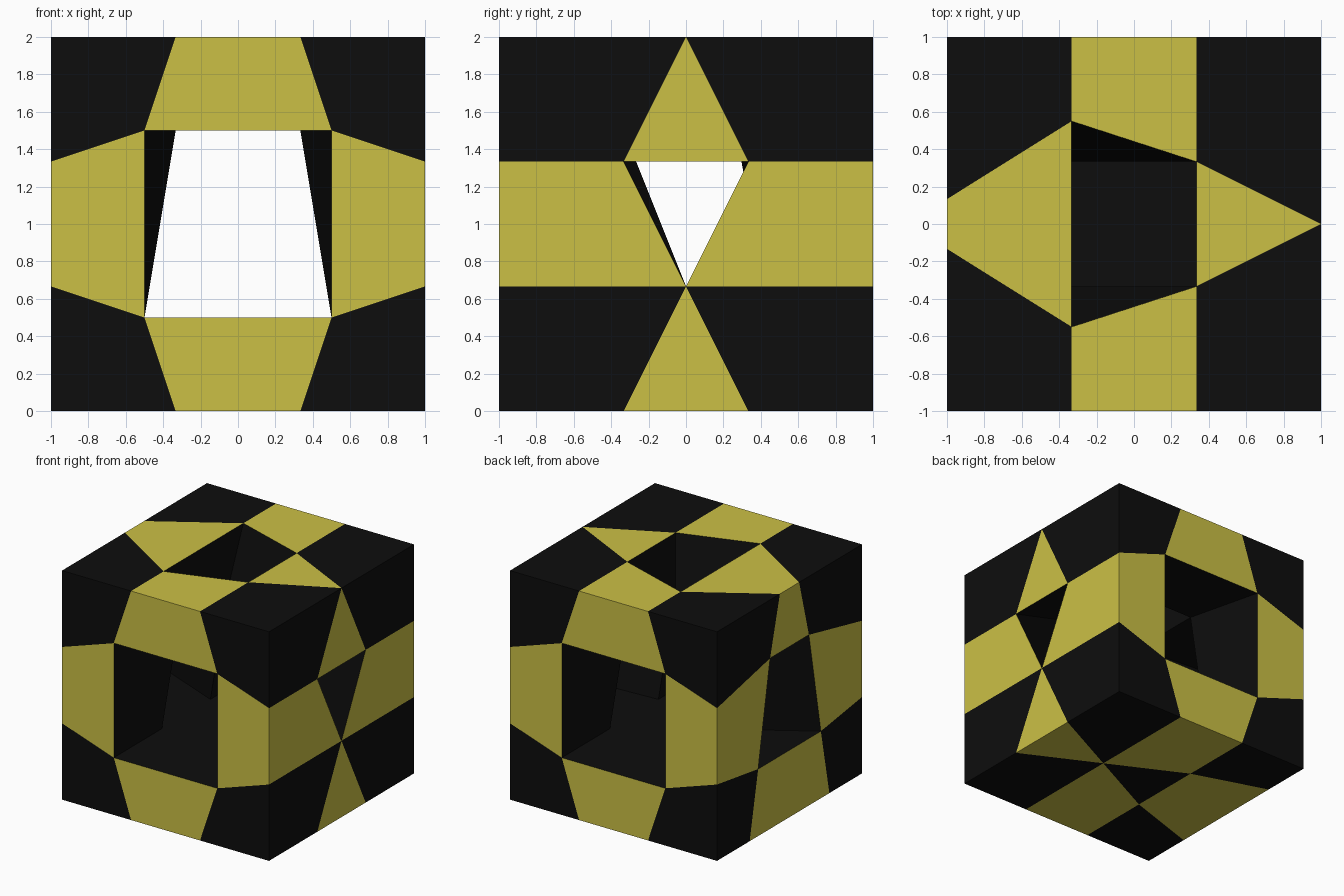
import bpy, bmesh
from itertools import product

if "Cube" in bpy.data.objects:
    bpy.data.objects.remove(bpy.data.objects["Cube"])

T = 1 / 3


def point(i, j, k):
    """Warped 4x4x4 lattice point; the two middle j layers mirror each other in y."""
    x = (-1, -T, T, 1)[i]
    y = (1, T, T, 1)[j]
    z = (0, 2 * T, 4 * T, 2)[k]
    mid_i, mid_j, mid_k = i in (1, 2), j in (1, 2), k in (1, 2)
    # front / back square openings and the inner chamber
    if mid_i and mid_k:
        z = (0.5, 1.5)[k - 1]
        if not mid_j or k == 1:
            x = (-0.5, 0.5)[i - 1]
    if mid_j:
        if i == 0:                       # left side flares towards the bottom
            y = (0.55, 0.433, 0.268, 0.133)[k]
            z = (0, 0.585, 1.49, 2)[k]
        elif i == 3 and k in (1, 3):     # right side pinches to points
            y = 0
        elif i == 1 and k == 3:          # top opening widens to the left
            y = 0.55
        elif i == 2 and k == 0:          # bottom panel pinches to the right
            y = 0
    return (x, -y if j < 2 else y, z)


def solid(cell):
    """Chamber and five side cells are empty; the bottom centre stays filled."""
    if min(cell) < 0 or max(cell) > 2:
        return False
    return cell.count(1) < 2 or cell == (1, 1, 0)


def material(name, rgb):
    m = bpy.data.materials.new(name)
    m.diffuse_color = (*rgb, 1)
    m.use_nodes = True
    m.node_tree.nodes["Principled BSDF"].inputs["Base Color"].default_value = m.diffuse_color
    return m


bm = bmesh.new()
cache = {}


def vert(idx):
    co = tuple(round(c, 4) for c in point(*idx))
    if co not in cache:
        cache[co] = bm.verts.new(co)
    return cache[co]


# Skin every boundary between a solid and an empty cell
for cell in product(range(3), repeat=3):
    if not solid(cell):
        continue
    for axis, side in product(range(3), (0, 1)):
        near = list(cell)
        near[axis] += 2 * side - 1
        if solid(tuple(near)):
            continue
        a, b = [n for n in range(3) if n != axis]
        ring = []
        for da, db in ((0, 0), (1, 0), (1, 1), (0, 1)):
            idx = list(cell)
            idx[axis] += side
            idx[a] += da
            idx[b] += db
            v = vert(idx)
            if v not in ring:
                ring.append(v)
        if (side == 0) != (axis == 1):
            ring.reverse()
        face = bm.faces.new(ring)
        # outer edge tiles are yellow, everything else black
        outer = near[axis] in (-1, 3)
        face.material_index = int(outer and (cell[a], cell[b]).count(1) == 1)

mesh = bpy.data.meshes.new("warped_cube")
bm.to_mesh(mesh)
bm.free()
mesh.materials.append(material("black", (0.004, 0.004, 0.004)))
mesh.materials.append(material("yellow", (0.6, 0.53, 0.06)))
cube = bpy.data.objects.new("warped_cube", mesh)
bpy.context.collection.objects.link(cube)
